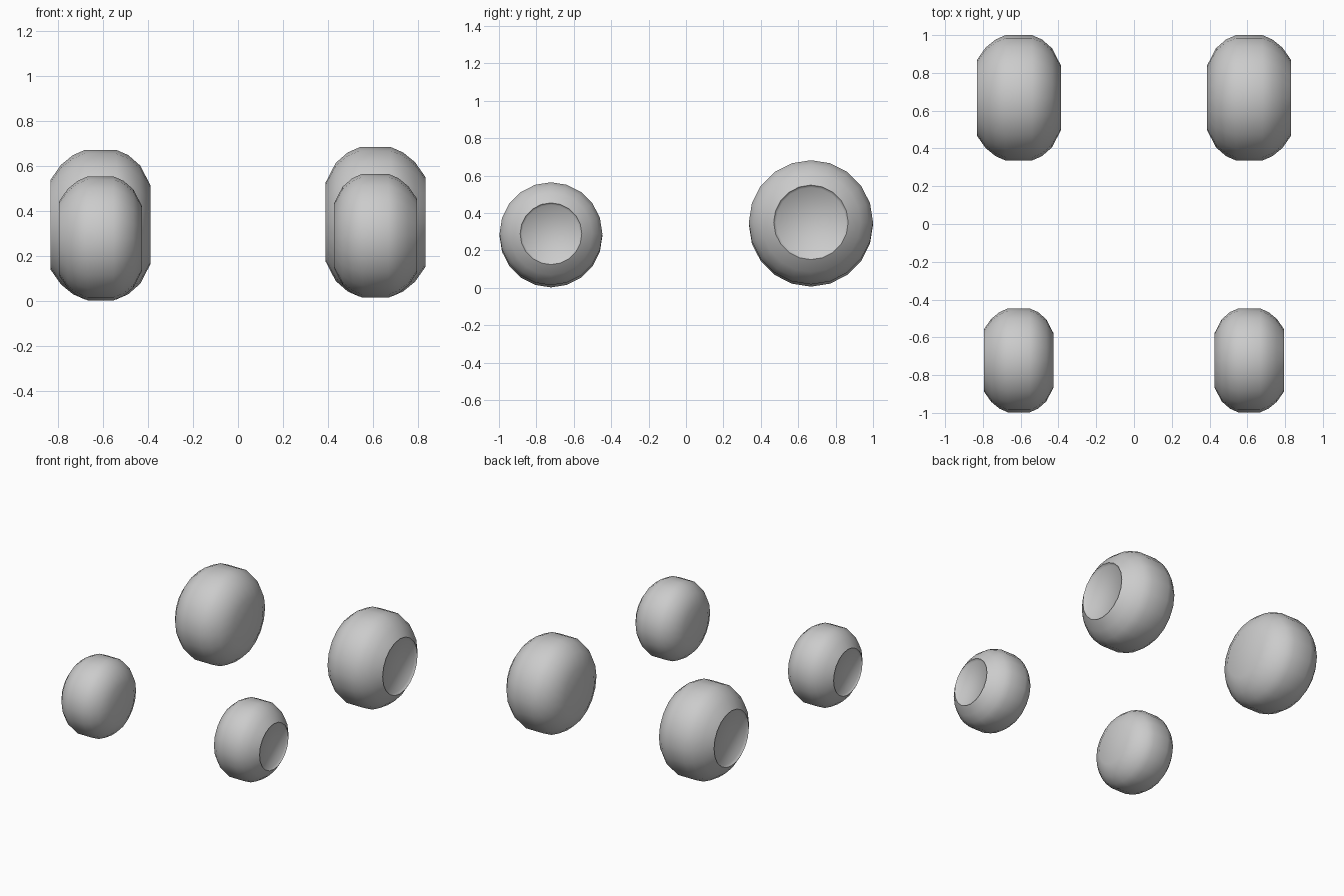
import bpy, bmesh, math

cube = bpy.data.objects.get("Cube")
if cube:
    bpy.data.objects.remove(cube)

grey = bpy.data.materials.new("plain_grey")
grey.use_nodes = True
COLOUR = (0.6, 0.6, 0.6, 1)
grey.diffuse_color = COLOUR
grey.node_tree.nodes["Principled BSDF"].inputs["Base Color"].default_value = COLOUR

SIDES = 20
# tyre section for unit radius: (offset towards the outer side, radius)
SECTION = [(-0.67, 0.52), (-0.53, 0.79), (-0.37, 0.93), (-0.21, 1.0),
           (0.21, 1.0), (0.37, 0.93), (0.53, 0.80), (0.67, 0.60),
           (0.62, 0.56)]


def wheel(name, side, radius, x, y, z):
    """Lathe the section around the axle, with a shallow dish on the outer side."""
    bm = bmesh.new()
    rings = []
    for offset, r in SECTION:
        ring = []
        for i in range(SIDES):
            a = 2 * math.pi * i / SIDES
            ring.append(bm.verts.new((side * offset * radius,
                                      r * radius * math.cos(a),
                                      r * radius * math.sin(a))))
        rings.append(ring)
    for a, b in zip(rings, rings[1:]):
        for i in range(SIDES):
            j = (i + 1) % SIDES
            bm.faces.new((a[i], a[j], b[j], b[i]))
    bm.faces.new(rings[0])    # inner cap
    bm.faces.new(rings[-1])   # dished hub
    bmesh.ops.recalc_face_normals(bm, faces=bm.faces)
    mesh = bpy.data.meshes.new(name)
    bm.to_mesh(mesh)
    bm.free()
    mesh.materials.append(grey)
    obj = bpy.data.objects.new(name, mesh)
    bpy.context.collection.objects.link(obj)
    obj.location = (side * x, y, z)
    bpy.ops.object.select_all(action='DESELECT')
    obj.select_set(True)
    bpy.context.view_layer.objects.active = obj
    bpy.ops.object.shade_smooth_by_angle(angle=math.radians(65))


# the left wheels sit very slightly higher than the right ones
for label, side, lift in (("left", 1, 0.012), ("right", -1, 0.0)):
    wheel("front_wheel_" + label, side, 0.275, 0.61, -0.722, 0.277 + lift)
    wheel("rear_wheel_" + label, side, 0.332, 0.61, 0.668, 0.338 + lift)
